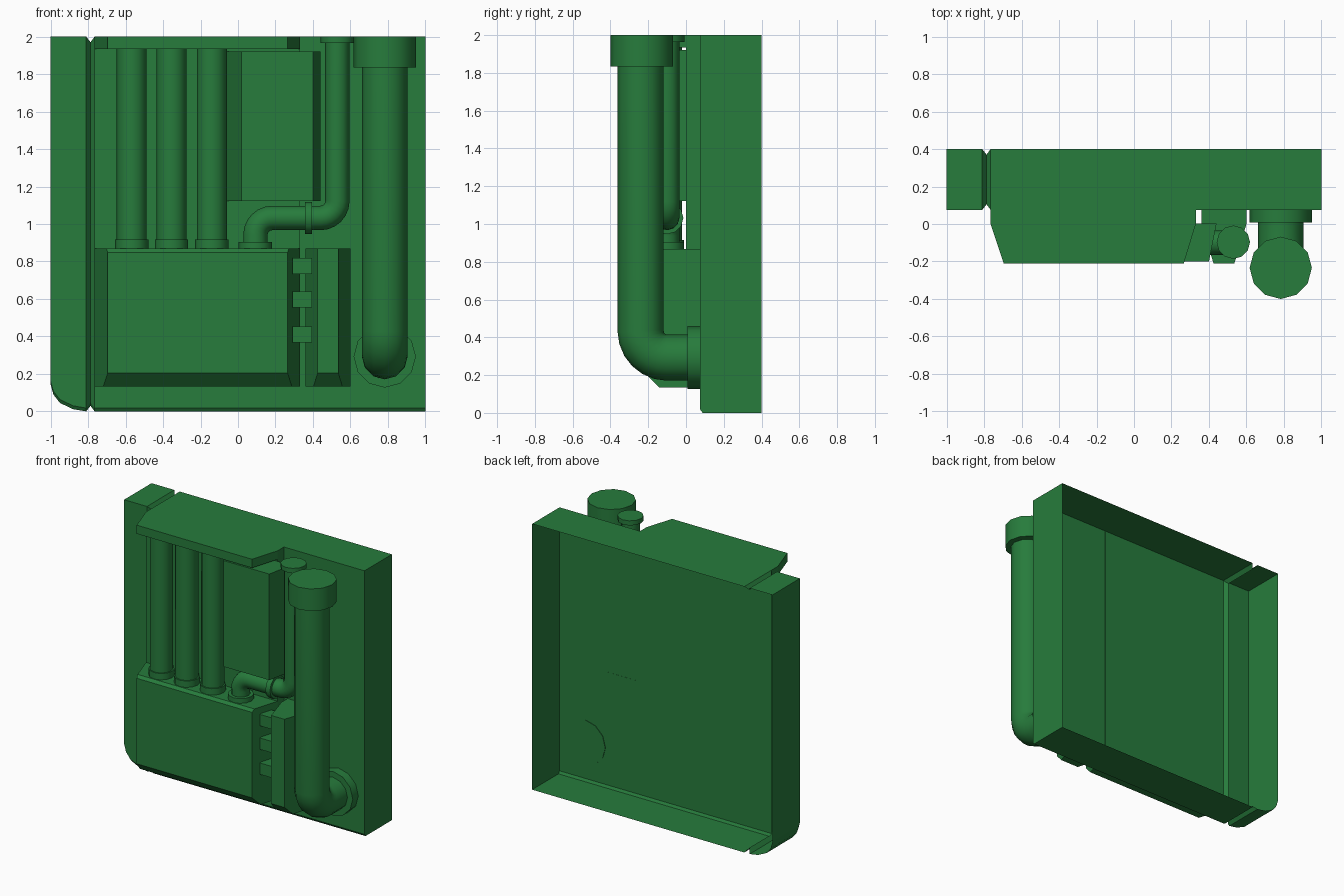
import bpy, bmesh, math
from mathutils import Vector, Matrix

if "Cube" in bpy.data.objects:
    bpy.data.objects.remove(bpy.data.objects["Cube"])

green = bpy.data.materials.new("green_paint")
green.diffuse_color = (0.02, 0.2, 0.045, 1)
green.use_nodes = True
green.node_tree.nodes["Principled BSDF"].inputs["Base Color"].default_value = green.diffuse_color


def finish(ob, smooth=False):
    ob.data.materials.append(green)
    if smooth:
        bpy.ops.object.select_all(action='DESELECT')
        ob.select_set(True)
        bpy.context.view_layer.objects.active = ob
        bpy.ops.object.shade_smooth_by_angle(angle=math.radians(40))
    return ob


def add_mesh(name, bm, smooth=False):
    bmesh.ops.recalc_face_normals(bm, faces=bm.faces)
    me = bpy.data.meshes.new(name)
    bm.to_mesh(me)
    bm.free()
    ob = bpy.data.objects.new(name, me)
    bpy.context.collection.objects.link(ob)
    return finish(ob, smooth)


def prism(name, profile, z0, z1, cuts=()):
    """Extrude an xy profile from z0 to z1, then slice off chamfers (point, normal)."""
    bm = bmesh.new()
    face = bm.faces.new([bm.verts.new((x, y, z0)) for x, y in profile])
    ext = bmesh.ops.extrude_face_region(bm, geom=[face])["geom"]
    for v in ext:
        if isinstance(v, bmesh.types.BMVert):
            v.co.z = z1
    bmesh.ops.recalc_face_normals(bm, faces=bm.faces)
    for co, no in cuts:
        bmesh.ops.bisect_plane(bm, geom=bm.verts[:] + bm.edges[:] + bm.faces[:],
                               plane_co=co, plane_no=no, clear_outer=True)
        bmesh.ops.holes_fill(bm, edges=[e for e in bm.edges if e.is_boundary])
    return add_mesh(name, bm)


def box(name, x0, x1, y0, y1, z0, z1):
    return prism(name, [(x0, y0), (x1, y0), (x1, y1), (x0, y1)], z0, z1)


def cylinder(name, centre, radius, length, axis='z'):
    rot = {'z': Matrix(), 'x': Matrix.Rotation(math.pi / 2, 4, 'Y'),
           'y': Matrix.Rotation(math.pi / 2, 4, 'X')}[axis]
    bm = bmesh.new()
    bmesh.ops.create_cone(bm, cap_ends=True, segments=12, radius1=radius, radius2=radius,
                          depth=length, matrix=Matrix.Translation(centre) @ rot)
    return add_mesh(name, bm, True)


def pipe(name, corners, radius, bend):
    """Round pipe through the corner points, right-angle corners rounded by bend."""
    corners = [Vector(c) for c in corners]
    pts = [corners[0]]
    for a, b, c in zip(corners, corners[1:], corners[2:]):
        u, w = (a - b).normalized(), (c - b).normalized()
        mid = b + (u + w) * bend
        for i in range(7):
            t = math.pi / 2 * i / 6
            pts.append(mid - (w * math.cos(t) + u * math.sin(t)) * bend)
    pts.append(corners[-1])
    cu = bpy.data.curves.new(name, 'CURVE')
    cu.dimensions = '3D'
    cu.bevel_depth, cu.bevel_resolution, cu.use_fill_caps = radius, 4, True
    sp = cu.splines.new('POLY')
    sp.points.add(len(pts) - 1)
    for p, co in zip(sp.points, pts):
        p.co = (*co, 1)
    ob = bpy.data.objects.new(name, cu)
    bpy.context.collection.objects.link(ob)
    bpy.ops.object.select_all(action='DESELECT')
    ob.select_set(True)
    bpy.context.view_layer.objects.active = ob
    bpy.ops.object.convert(target='MESH')
    return finish(bpy.context.object, True)


# Wall panel: open-backed shell lofted along x, with a V groove and a rounded corner
bm = bmesh.new()
sections = [(1, 0, 0), (-0.765, 0, 0), (-0.787, 0, 0.03), (-0.81, 0, 0), (-0.88, 0.012, 0),
            (-0.95, 0.045, 0), (-0.985, 0.09, 0), (-1, 0.145, 0)]
rings = []
for x, low, inset in sections:
    i = inset
    outline = [(0.4 - i, 2 - i), (0.075 + i, 2 - i), (0.075 + i, low + 0.018 + i),
               (0.088 + i, low + i), (0.4 - i, low + i)]
    rings.append([bm.verts.new((x, y, z)) for y, z in outline])
for r, s in zip(rings, rings[1:]):
    for k in range(4):
        bm.faces.new((r[k], r[k + 1], s[k + 1], s[k]))
bm.faces.new(rings[0])
bm.faces.new(rings[-1])
add_mesh("wall_panel", bm)

# Main housing: back plate, top cover and lower tank
main = [(-0.765, 0.075), (-0.765, 0), (-0.695, -0.212), (0.265, -0.212), (0.33, 0), (0.33, 0.075)]
low_cut = ((0, -0.212, 0.205), (0, -1, -1))
top_cut = ((0, -0.212, 0.848), (0, -1, 1))
box("housing_back_plate", -0.765, 0.33, 0, 0.076, 0.135, 1.999)
prism("housing_top_cover", main, 1.935, 2)
prism("housing_tank", main, 0.134, 0.868, [low_cut, top_cut])

# Side tank and its connectors
side = [(0.36, 0.076), (0.36, 0), (0.425, -0.212), (0.535, -0.212), (0.6, 0), (0.6, 0.076)]
prism("side_tank", side, 0.134, 0.868, [low_cut])
for n, z in enumerate((0.775, 0.598, 0.41)):
    box(f"tank_connector_{n + 1}", 0.29, 0.395, -0.155, -0.05, z - 0.043, z + 0.043)

# Upper control box
prism("upper_box", [(-0.06, 0.002), (-0.06, -0.0), (0.02, -0.2), (0.4, -0.2), (0.44, 0), (0.44, 0.002)],
      1.122, 1.92)

# Three straight pipes with collars
for n, x in enumerate((-0.567, -0.355, -0.14)):
    cylinder(f"straight_pipe_{n + 1}", (x, -0.1, 1.4), 0.08, 1.08)
    cylinder(f"straight_pipe_collar_{n + 1}", (x, -0.1, 0.891), 0.089, 0.05)

# Small bent pipe with flange, ring and cap
pipe("small_pipe", [(0.093, -0.1, 0.87), (0.093, -0.1, 1.032), (0.53, -0.1, 1.032), (0.53, -0.1, 1.97)],
     0.065, 0.09)
cylinder("small_pipe_flange", (0.093, -0.1, 0.885), 0.089, 0.037)
cylinder("small_pipe_ring", (0.377, -0.1, 1.032), 0.086, 0.038, 'x')
cylinder("small_pipe_cap", (0.53, -0.097, 1.982), 0.089, 0.035)

# Large exhaust pipe with wall flange and cap
pipe("large_pipe", [(0.783, 0.03, 0.293), (0.783, -0.24, 0.293), (0.783, -0.24, 1.9)], 0.122, 0.14)
cylinder("large_pipe_flange", (0.783, 0.044, 0.293), 0.166, 0.07, 'y')
cylinder("large_pipe_cap", (0.783, -0.234, 1.917), 0.166, 0.166)
